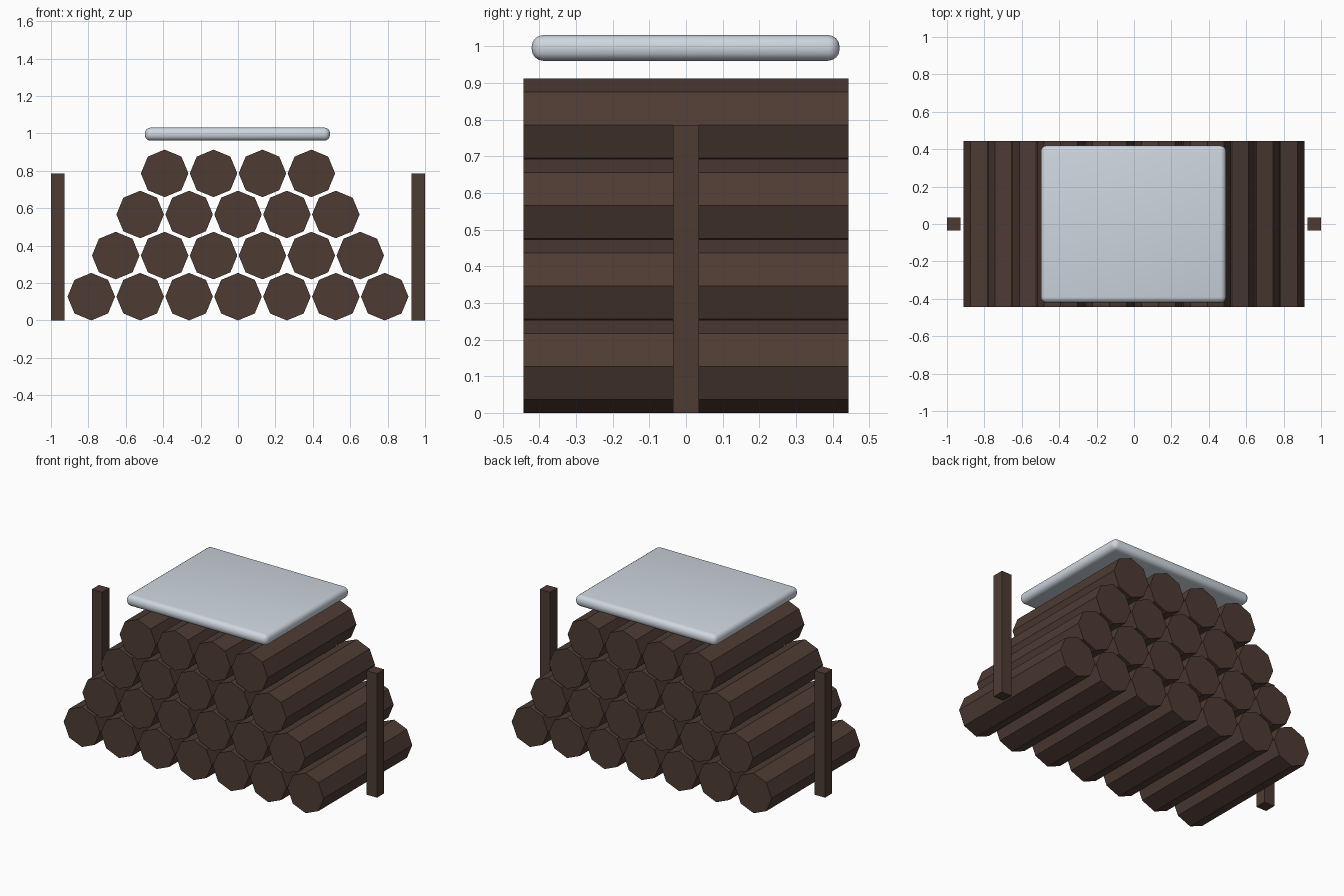
import bpy
import math

cube = bpy.data.objects.get("Cube")
if cube:
    bpy.data.objects.remove(cube, do_unlink=True)


def make_material(name, srgb):
    linear = [((c / 255 + 0.055) / 1.055) ** 2.4 for c in srgb]
    mat = bpy.data.materials.new(name)
    mat.use_nodes = True
    mat.diffuse_color = (*linear, 1)
    bsdf = mat.node_tree.nodes["Principled BSDF"]
    bsdf.inputs["Base Color"].default_value = (*linear, 1)
    bsdf.inputs["Roughness"].default_value = 0.9
    return mat


def finish(name, mat):
    obj = bpy.context.object
    obj.name = name
    obj.data.materials.append(mat)
    return obj


def box(name, size, location, mat):
    bpy.ops.mesh.primitive_cube_add(size=1, location=location)
    obj = finish(name, mat)
    obj.scale = size
    bpy.ops.object.transform_apply(location=False, rotation=False, scale=True)
    return obj


bark = make_material("dark brown wood", (78, 59, 51))
snow = make_material("pale blue grey snow", (206, 214, 223))

# Stacked eight-sided logs, one fewer in each higher row
RADIUS, LENGTH = 0.127, 0.888
PITCH, ROW_HEIGHT = 0.2615, 0.2197
for row in range(4):
    count = 7 - row
    for i in range(count):
        x = (i - (count - 1) / 2) * PITCH
        bpy.ops.mesh.primitive_cylinder_add(
            vertices=8, radius=RADIUS, depth=LENGTH,
            location=(x, 0, RADIUS + row * ROW_HEIGHT),
            rotation=(math.pi / 2, 0, 0))
        finish(f"log_row{row + 1}_{i + 1}", bark)

# Upright stakes at both ends
for side, sign in (("left", 1), ("right", -1)):
    box(f"{side}_stake", (0.072, 0.072, 0.786), (sign * 0.964, 0, 0.393), bark)

# Rounded snow slab floating above the stack
slab = box("snow_slab", (0.99, 0.84, 0.07), (-0.003, -0.001, 0.996), snow)
bevel = slab.modifiers.new("rounded_edges", "BEVEL")
bevel.width = 0.031
bevel.segments = 4
bpy.ops.object.modifier_apply(modifier=bevel.name)
bpy.ops.object.shade_smooth_by_angle(angle=math.radians(40))
